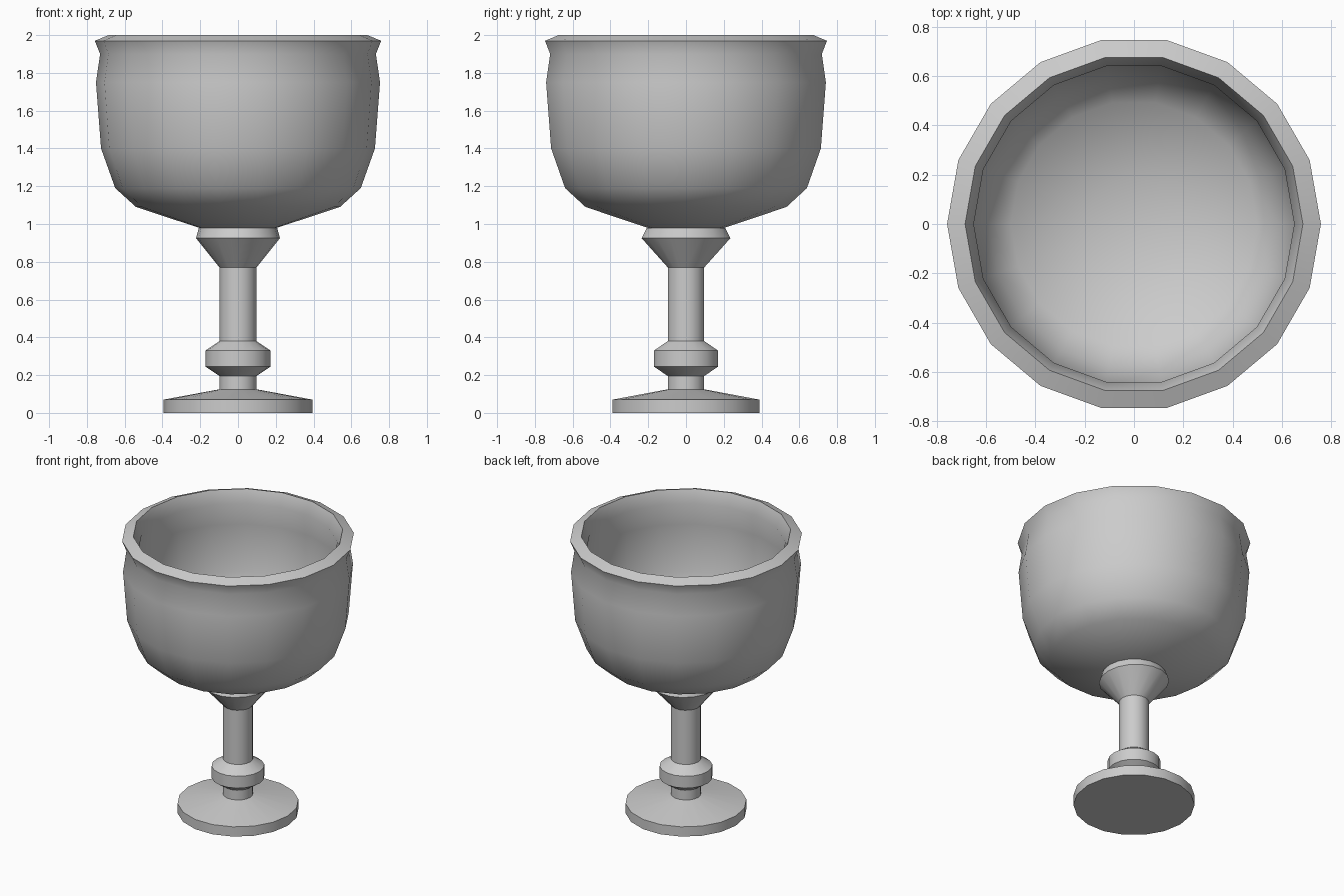
import bpy, bmesh
from math import cos, sin, pi, radians

if "Cube" in bpy.data.objects:
    bpy.data.objects.remove(bpy.data.objects["Cube"])

SIDES = 18


def lathe(name, profile, angle=32):
    """Revolve (radius, z[, y_stretch]) points around z; zero radius ends close the shape."""
    bm = bmesh.new()
    rings = []
    for r, z, *s in profile:
        if r == 0:
            rings.append([bm.verts.new((0, 0, z))] * SIDES)
            continue
        sy = s[0] if s else 1
        rings.append([bm.verts.new((r * cos(2 * pi * i / SIDES),
                                    r * sy * sin(2 * pi * i / SIDES), z))
                      for i in range(SIDES)])
    for a, b in zip(rings, rings[1:]):
        for i in range(SIDES):
            j = (i + 1) % SIDES
            corners = list(dict.fromkeys((a[i], a[j], b[j], b[i])))
            bm.faces.new(corners)
    bmesh.ops.recalc_face_normals(bm, faces=bm.faces)
    mesh = bpy.data.meshes.new(name)
    bm.to_mesh(mesh)
    bm.free()
    ob = bpy.data.objects.new(name, mesh)
    bpy.context.collection.objects.link(ob)
    bpy.ops.object.select_all(action='DESELECT')
    ob.select_set(True)
    bpy.context.view_layer.objects.active = ob
    bpy.ops.object.shade_smooth_by_angle(angle=radians(angle))
    return ob


# Foot disc, stem with knob, and flared collar under the bowl
lathe("foot_and_stem", [
    (0, 0), (0.395, 0), (0.395, 0.07), (0.098, 0.125),
    (0.098, 0.195), (0.172, 0.245), (0.172, 0.33), (0.098, 0.38),
    (0.098, 0.77), (0.222, 0.925, 1.075), (0.208, 0.978, 1.015), (0, 0.978),
])

# Bowl: outer wall, flared lip, then inner wall back to the centre
lathe("bowl", [
    (0, 0.975), (0.2, 0.978), (0.54, 1.09), (0.65, 1.19), (0.725, 1.4),
    (0.752, 1.75), (0.73, 1.9), (0.758, 1.97),
    (0.685, 2.0), (0.65, 1.91), (0.677, 1.75), (0.652, 1.42),
    (0.59, 1.24), (0.5, 1.155), (0.19, 1.055), (0, 1.05),
])
